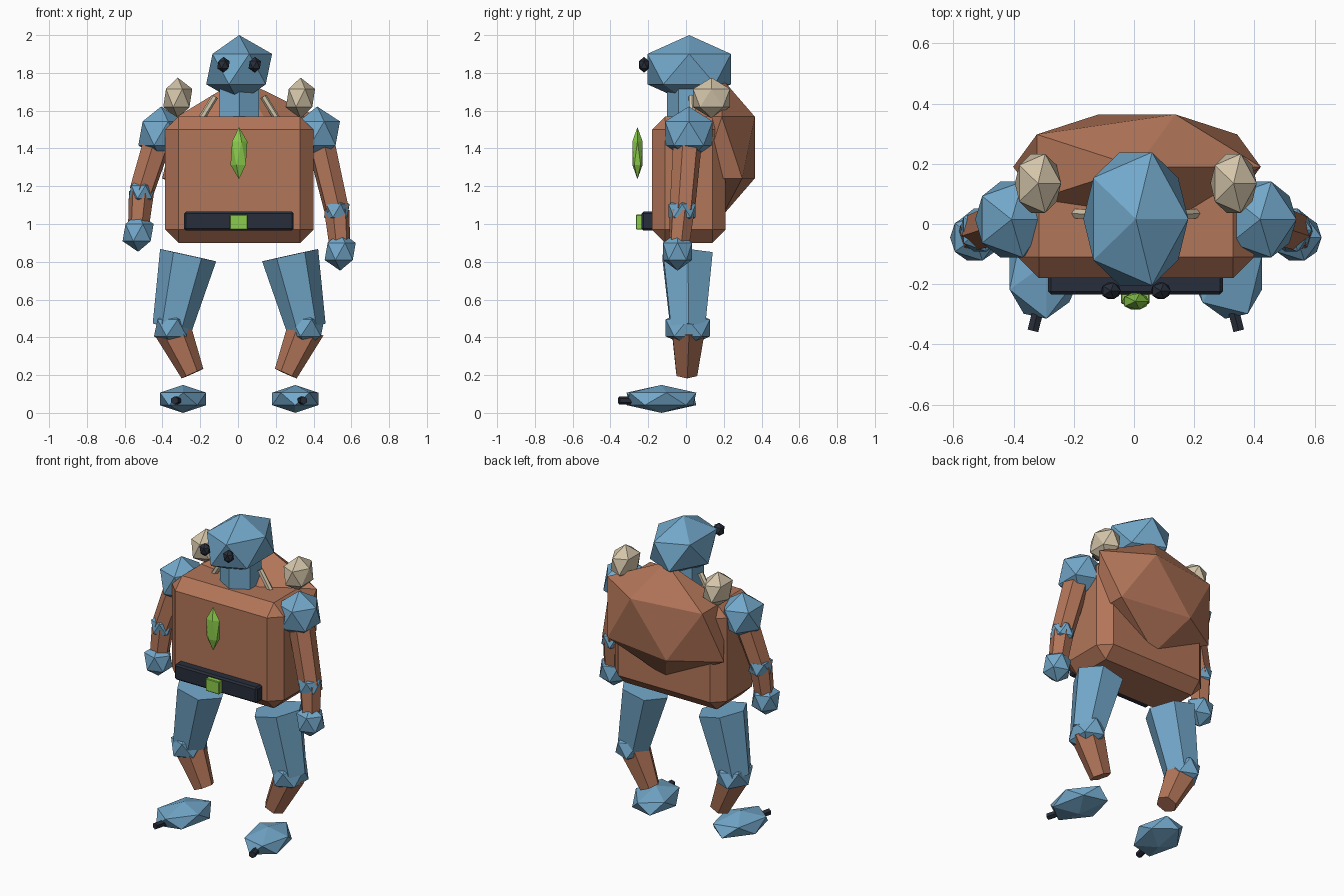
import bpy, bmesh, math
from mathutils import Matrix, Vector

if "Cube" in bpy.data.objects:
    bpy.data.objects.remove(bpy.data.objects["Cube"], do_unlink=True)


def material(name, rgb):
    mat = bpy.data.materials.new(name)
    mat.use_nodes = True
    mat.diffuse_color = (*rgb, 1)
    mat.node_tree.nodes["Principled BSDF"].inputs["Base Color"].default_value = (*rgb, 1)
    return mat


BLUE = material("blue", (0.17, 0.39, 0.59))
BROWN = material("brown", (0.45, 0.18, 0.10))
TAN = material("tan", (0.66, 0.56, 0.40))
GREEN = material("green", (0.26, 0.60, 0.07))
DARK = material("dark", (0.021, 0.027, 0.042))


def finish(name, bm, mat):
    mesh = bpy.data.meshes.new(name)
    bm.to_mesh(mesh)
    bm.free()
    mesh.materials.append(mat)
    obj = bpy.data.objects.new(name, mesh)
    bpy.context.collection.objects.link(obj)
    return obj


def gem(name, mat, center, radii, turn=0):
    """Twenty-sided lump, stretched, then turned about z."""
    bm = bmesh.new()
    bmesh.ops.create_icosphere(bm, subdivisions=1, radius=1)
    bm.transform(Matrix.Translation(center) @ Matrix.Rotation(math.radians(turn), 4, "Z")
                 @ Matrix.Diagonal((*radii, 1)))
    return finish(name, bm, mat)


def limb(name, mat, start, end, r1, r2, sides=6):
    """Tapered prism between two points."""
    a, b = Vector(start), Vector(end)
    axis = b - a
    bm = bmesh.new()
    bmesh.ops.create_cone(bm, cap_ends=True, segments=sides, radius1=r1, radius2=r2,
                          depth=axis.length)
    bm.transform(Matrix.Translation((a + b) / 2)
                 @ axis.to_track_quat("Z", "Y").to_matrix().to_4x4())
    return finish(name, bm, mat)


def box(name, mat, center, size, bevel):
    bm = bmesh.new()
    bmesh.ops.create_cube(bm, size=1)
    bm.transform(Matrix.Translation(center) @ Matrix.Diagonal((*size, 1)))
    bmesh.ops.bevel(bm, geom=bm.edges[:], offset=bevel, segments=1, affect="EDGES")
    return finish(name, bm, mat)


# Body and shell
box("torso", BROWN, (0.007, 0.015, 1.235), (0.785, 0.39, 0.67), 0.07)
gem("back_shell", BROWN, (0.01, 0.19, 1.405), (0.46, 0.205, 0.365))
box("belt", DARK, (0.005, -0.195, 1.015), (0.58, 0.08, 0.1), 0.01)
box("buckle", GREEN, (0.004, -0.245, 1.01), (0.095, 0.04, 0.08), 0.004)
gem("chest_gem", GREEN, (0.005, -0.257, 1.375), (0.05, 0.032, 0.138))

# Head
limb("neck", BLUE, (0.007, 0.02, 1.55), (0.007, 0.02, 1.74), 0.12, 0.12)
gem("head", BLUE, (0.006, 0.017, 1.82), (0.195, 0.26, 0.18))

# Paired parts: side sign, name, and how far the arm hangs down
for s, side, drop in ((1, "left", 0.1), (-1, "right", 0)):
    def at(x, y, z):
        return (0.006 + s * x, y, z)

    gem(side + "_eye", DARK, at(0.083, -0.222, 1.843), (0.037, 0.032, 0.042))
    gem(side + "_shoulder_stud", TAN, at(0.325, 0.135, 1.667), (0.086, 0.115, 0.108))
    limb(side + "_collar_peg", TAN, at(0.205, 0.035, 1.55), at(0.128, 0.03, 1.675), 0.018, 0.018)

    # Arm
    gem(side + "_shoulder", BLUE, at(0.413, 0.015, 1.48), (0.135, 0.148, 0.142))
    elbow = at(0.517, -0.02, 1.17 - drop)
    wrist = at(0.535, -0.04, 0.96 - drop)
    limb(side + "_upper_arm", BROWN, at(0.425, 0.01, 1.46), elbow, 0.078, 0.068)
    gem(side + "_elbow", BLUE, elbow, (0.076, 0.084, 0.078))
    limb(side + "_forearm", BROWN, elbow, wrist, 0.068, 0.055)
    gem(side + "_hand", BLUE, at(0.535, -0.045, 0.955 - drop), (0.092, 0.09, 0.102))

    # Leg
    knee = at(0.355, 0.01, 0.45)
    limb(side + "_thigh", BLUE, at(0.27, 0.008, 0.835), knee, 0.152, 0.105)
    gem(side + "_knee", BLUE, knee, (0.107, 0.138, 0.1))
    limb(side + "_shin", BROWN, knee, at(0.247, 0.003, 0.208), 0.1, 0.063)

    # Foot
    gem(side + "_foot", BLUE, at(0.297, -0.13, 0.074), (0.14, 0.212, 0.074), s * 12)
    limb(side + "_toe", DARK, at(0.315, -0.25, 0.066), at(0.342, -0.355, 0.066), 0.021, 0.021)
